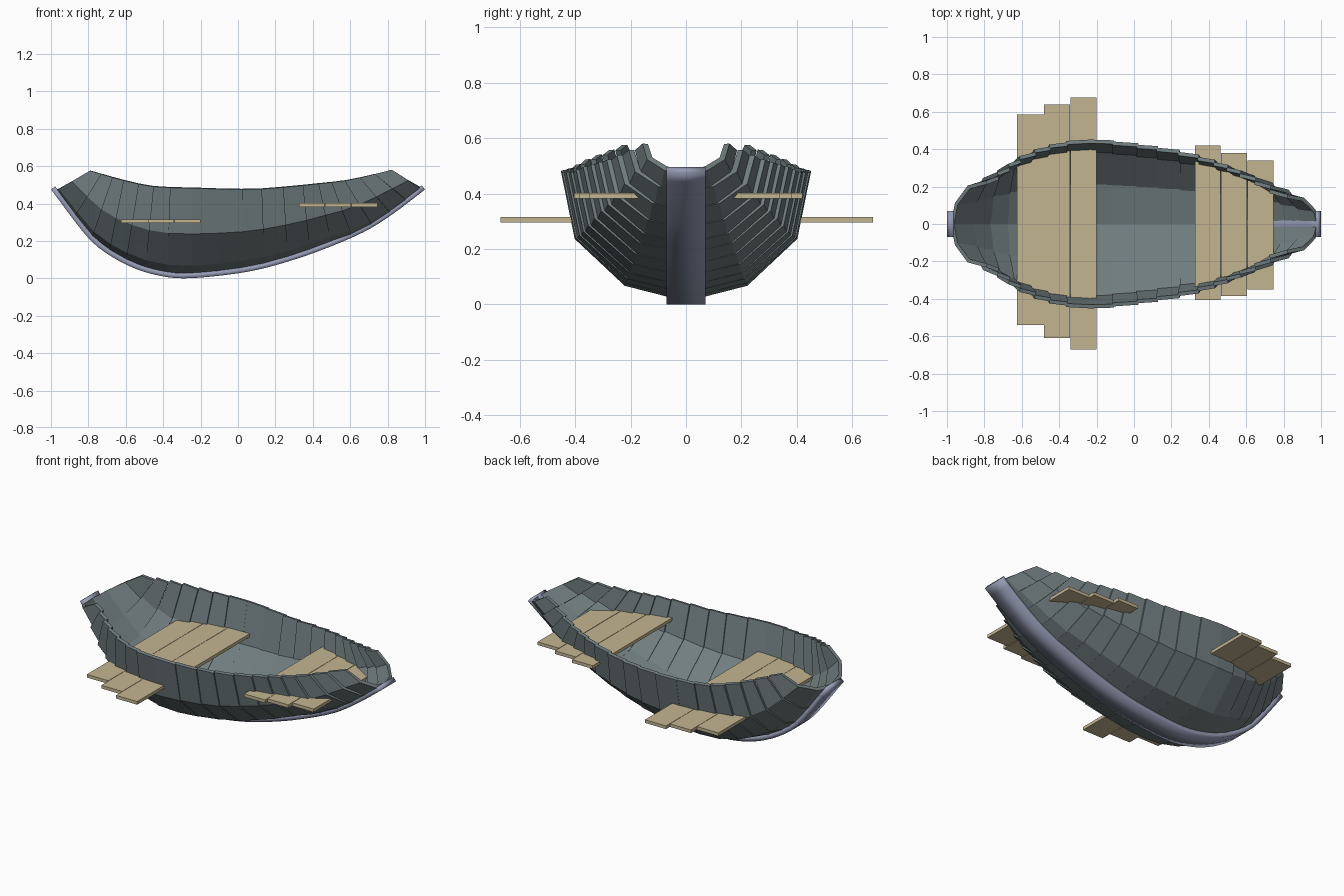
import bpy
import bmesh
from mathutils import Vector

if "Cube" in bpy.data.objects:
    bpy.data.objects.remove(bpy.data.objects["Cube"])


def material(name, rgb):
    m = bpy.data.materials.new(name)
    m.diffuse_color = (*rgb, 1)
    m.use_nodes = True
    m.node_tree.nodes["Principled BSDF"].inputs["Base Color"].default_value = m.diffuse_color
    return m


GREY = material("slate_grey", (0.165, 0.207, 0.215))
BLUE = material("blue_grey", (0.30, 0.33, 0.455))
TAN = material("pale_wood", (0.55, 0.46, 0.285))


def smooth_interp(pts, x):
    """Cubic interpolation through (x, value) points."""
    n = len(pts)

    def slope(i):
        a, b = pts[max(i - 1, 0)], pts[min(i + 1, n - 1)]
        return (b[1] - a[1]) / (b[0] - a[0])
    i = 0
    while i < n - 2 and x > pts[i + 1][0]:
        i += 1
    (x0, v0), (x1, v1) = pts[i], pts[i + 1]
    d = x1 - x0
    t = (x - x0) / d
    return ((2*t**3 - 3*t**2 + 1) * v0 + (t**3 - 2*t**2 + t) * d * slope(i)
            + (3*t**2 - 2*t**3) * v1 + (t**3 - t**2) * d * slope(i + 1))


def sheet(name, rows, thickness, mat, angle=None):
    """Skin rows of points and thicken the sheet towards the inside."""
    bm = bmesh.new()
    grid = [[bm.verts.new(p) for p in row] for row in rows]
    for a, b in zip(grid, grid[1:]):
        for j in range(len(a) - 1):
            bm.faces.new((a[j], a[j + 1], b[j + 1], b[j]))
    me = bpy.data.meshes.new(name)
    bm.to_mesh(me)
    bm.free()
    me.materials.append(mat)
    ob = bpy.data.objects.new(name, me)
    bpy.context.collection.objects.link(ob)
    mod = ob.modifiers.new("thickness", 'SOLIDIFY')
    mod.thickness = thickness
    mod.offset = -1
    mod.use_even_offset = True
    if angle:
        bpy.ops.object.select_all(action='DESELECT')
        ob.select_set(True)
        bpy.context.view_layer.objects.active = ob
        bpy.ops.object.shade_smooth_by_angle(angle=angle)
    return ob


# side curves read along x: keel underside, gunwale height, gunwale half width
KEEL = [(-1, .475), (-.8, .215), (-.69, .125), (-.55, .052), (-.42, .014), (-.3, 0),
        (-.1, .014), (.1, .045), (.3, .10), (.5, .172), (.7, .262), (.85, .36), (1, .475)]
RAIL = [(-.79, .575), (-.6, .52), (-.45, .49), (-.25, .482), (0, .475), (.13, .477),
        (.25, .487), (.43, .505), (.6, .527), (.82, .58)]
WIDTH = [(-.79, .22), (-.6, .36), (-.45, .42), (-.3, .45), (-.18, .452), (0, .43),
         (.2, .40), (.345, .365), (.5, .31), (.65, .24), (.75, .185), (.82, .145)]

# keel: wide curved plank under the hull
rows = []
for i in range(49):
    x = -1 + 2 * i / 48
    z = smooth_interp(KEEL, x)
    rows.append([Vector((x, -.07, z)), Vector((x, .07, z))])
sheet("keel", rows, .028, BLUE, 0.5)

# hull: overlapping U-shaped bands, each fanned between keel and gunwale
BOTTOM = [-.985, -.88, -.785, -.69, -.6, -.495, -.375, -.245, -.11, .02,
          .14, .265, .385, .5, .61, .72, .82, .91, .99]
TOP = [-.79, -.73, -.67, -.61, -.53, -.45, -.36, -.245, -.11, .02,
       .125, .24, .345, .43, .5, .57, .65, .73, .82]
HALF = [(1, 1), (.89, .48), (.49, .12), (0, 0)]
PROFILE = [(-y, h) for y, h in HALF] + [(y, h) for y, h in HALF[-2::-1]]


def band_row(i, w):
    foot = Vector((BOTTOM[i], 0, smooth_interp(KEEL, BOTTOM[i])))
    head = Vector((TOP[i], 0, smooth_interp(RAIL, TOP[i])))
    up = head - foot
    lift = .010 if BOTTOM[i] < .6 else .002
    foot += up.normalized() * lift
    up = head - foot
    return [foot + up * h + Vector((0, w * y, 0)) for y, h in PROFILE]


for i in range(len(TOP) - 1):
    w0, w1 = smooth_interp(WIDTH, TOP[i]), smooth_interp(WIDTH, TOP[i + 1])
    mid = (w0 + w1) / 2
    ends = [band_row(i, (w0 + mid) / 2), band_row(i + 1, (w1 + mid) / 2)]
    # lengthen each band slightly so neighbours overlap
    a = [p + (p - q) * .03 for p, q in zip(*ends)]
    b = [q + (q - p) * .03 for p, q in zip(*ends)]
    sheet(f"hull_band_{i + 1}", [a, b], .02, GREY)

# bench planks: x0, x1, y0, y1, z centre
PLANKS = [(-.625, -.482, -.54, .585, .306), (-.48, -.342, -.61, .64, .306),
          (-.34, -.2, -.67, .675, .306), (.325, .463, -.405, .42, .392),
          (.465, .603, -.385, .38, .392), (.606, .747, -.35, .34, .392)]
for n, (x0, x1, y0, y1, z) in enumerate(PLANKS):
    bpy.ops.mesh.primitive_cube_add(size=1, location=((x0 + x1) / 2, (y0 + y1) / 2, z))
    ob = bpy.context.object
    ob.name = f"{'rear' if n < 3 else 'front'}_bench_plank_{n % 3 + 1}"
    ob.scale = (x1 - x0, y1 - y0, .019)
    ob.data.materials.append(TAN)
